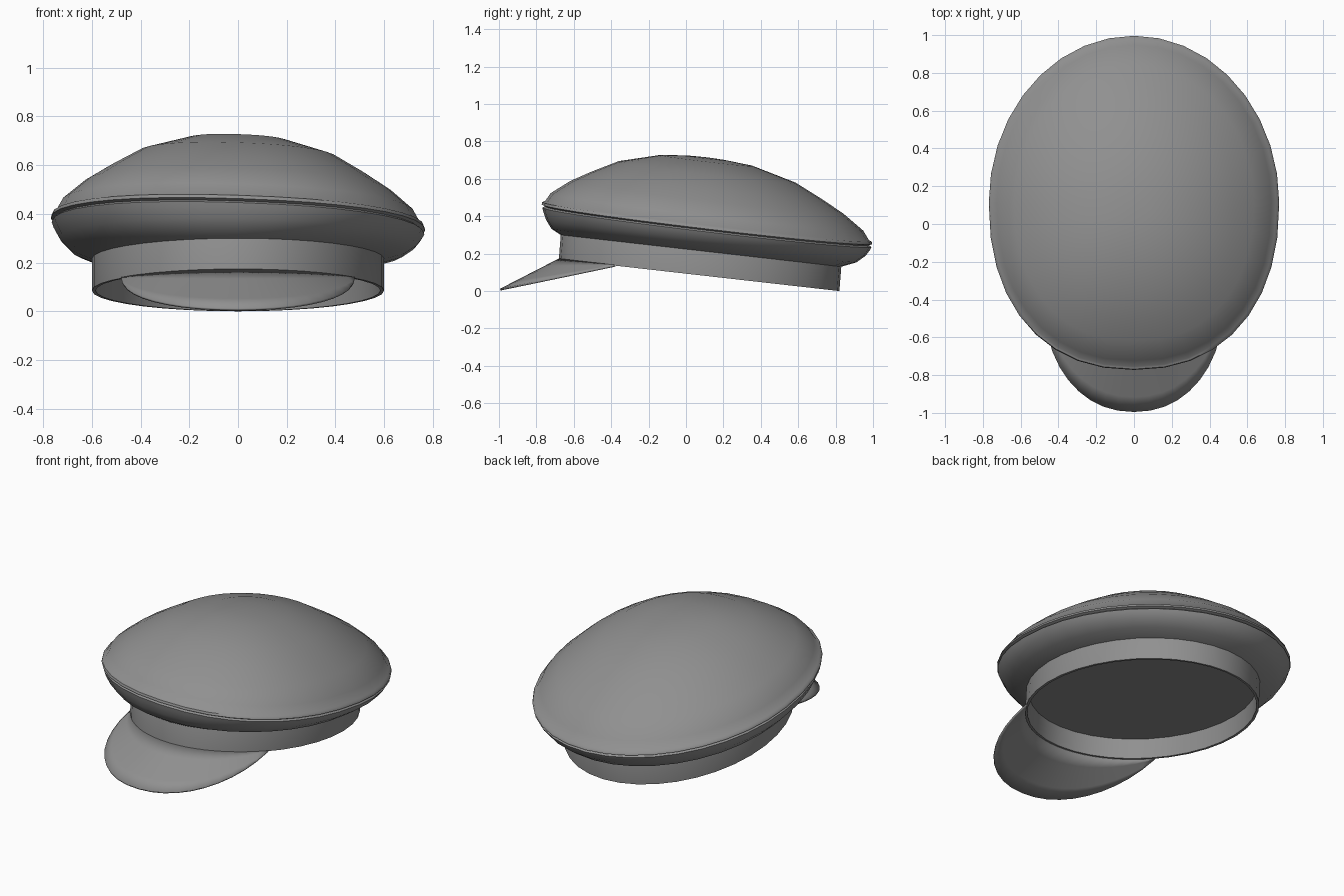
import bpy, bmesh, math

if "Cube" in bpy.data.objects:
    bpy.data.objects.remove(bpy.data.objects["Cube"])

N = 36
grey = bpy.data.materials.new("cloth grey")
grey.diffuse_color = (0.28, 0.28, 0.28, 1)
grey.use_nodes = True
grey.node_tree.nodes["Principled BSDF"].inputs["Base Color"].default_value = grey.diffuse_color


def spow(v, n):
    return math.copysign(abs(v) ** (2 / n), v)


def oval(a, rx, ry, cy, n_front=2.0):
    """Point on an oval; the front half may be squarer than the back."""
    c, s = math.cos(a), math.sin(a)
    n = n_front if s < 0 else 2.0
    return rx * spow(c, n), cy + ry * spow(s, n)


def loft(name, rings, closed=True, cap_start=False, cap_end=False, angle=40):
    bm = bmesh.new()
    rows = [[bm.verts.new(p) for p in r] for r in rings]
    n = len(rows[0])
    for a, b in zip(rows, rows[1:]):
        for i in range(n if closed else n - 1):
            j = (i + 1) % n
            bm.faces.new((a[i], a[j], b[j], b[i]))
    if cap_start:
        bm.faces.new(rows[0])
    if cap_end:
        bm.faces.new(rows[-1])
    bmesh.ops.recalc_face_normals(bm, faces=bm.faces)
    me = bpy.data.meshes.new(name)
    bm.to_mesh(me)
    bm.free()
    ob = bpy.data.objects.new(name, me)
    bpy.context.collection.objects.link(ob)
    me.materials.append(grey)
    bpy.ops.object.select_all(action='DESELECT')
    ob.select_set(True)
    bpy.context.view_layer.objects.active = ob
    bpy.ops.object.shade_smooth_by_angle(angle=math.radians(angle))
    return ob


angles = [2 * math.pi * i / N for i in range(N)]


# Tilted head band: outer wall, thin lower lip, inner wall, lining
def band_z(y):
    return 0.17 - 0.1133 * (y + 0.68)


def band_point(a, up, inset=0.0):
    x, y = oval(a, 0.6 - inset, 0.75 - inset, 0.07)
    return x, y + 0.08 * up, band_z(y) + up


def band_ring(up, inset=0.0):
    return [band_point(a, up, inset) for a in angles]


loft("head_band", [band_ring(0.15, 0.005), band_ring(0.13), band_ring(0),
                   band_ring(0, 0.015), band_ring(0.12, 0.02)], cap_end=True)


# Crown: flared underside, piped seam, domed top
def rim_point(a):
    x, y = oval(a, 0.765, 0.88, 0.112, 2.25)
    # the soft crown sags slightly to one side
    z = 0.353 - 0.12 * (y - 0.112) - 0.025 * x / 0.765
    return x, y, z


def under_ring(t, tz):
    ring = []
    for a in angles:
        b, r = band_point(a, 0.13), rim_point(a)
        ring.append((b[0] + (r[0] - b[0]) * t, b[1] + (r[1] - b[1]) * t,
                     b[2] + (r[2] - 0.012 - b[2]) * tz))
    return ring


def dome_ring(s, h):
    ring = []
    for a in angles:
        x, y, z = rim_point(a)
        y2 = 0.112 + (y - 0.112) * s
        plane = 0.353 - 0.12 * (y2 - 0.112) - 0.025 * x * s / 0.765
        ring.append((x * s, y2, plane + h))
    return ring


under = [under_ring(t, tz) for t, tz in
         ((0, 0), (0.5, 0.22), (0.8, 0.55), (0.95, 0.85), (1, 1))]
dome = [dome_ring(s, h) for s, h in
        ((0.985, -0.004), (1.005, 0.004), (1.0, 0.018), (0.985, 0.022),
         (0.95, 0.07), (0.83, 0.148), (0.7, 0.212), (0.54, 0.283),
         (0.28, 0.345), (0.12, 0.358), (0.03, 0.361))]
loft("crown", under + dome, cap_end=True, angle=60)

# Visor: sheet from the band's lower front edge down to a curved tip
M, ROWS = 20, 4
a0 = math.asin(0.45 / 0.75)
rows = []
for k in range(ROWS + 1):
    t = k / ROWS
    row = []
    for i in range(M + 1):
        u = i / M
        ix, iy, iz = band_point(math.pi + a0 + u * (math.pi - 2 * a0), 0.004)
        ox, oy = oval(math.pi * (1 + u), 0.48, 0.61, -0.385, 2.15)
        oz = 0.012 + 0.126 * (oy + 0.995) / 0.61
        row.append((ix + (ox - ix) * t, iy + (oy - iy) * t,
                    iz + (oz - iz) * t))
    rows.append(row)
# fuse the side tips by trimming the degenerate ends
visor = loft("visor", rows, closed=False, angle=50)
bm = bmesh.new()
bm.from_mesh(visor.data)
bmesh.ops.remove_doubles(bm, verts=bm.verts, dist=0.002)
for f in bm.faces:
    f.normal_update()
if sum(f.normal.z for f in bm.faces) < 0:
    bmesh.ops.reverse_faces(bm, faces=bm.faces)
bm.to_mesh(visor.data)
bm.free()
mod = visor.modifiers.new("thickness", 'SOLIDIFY')
mod.thickness = 0.01
mod.offset = -1
